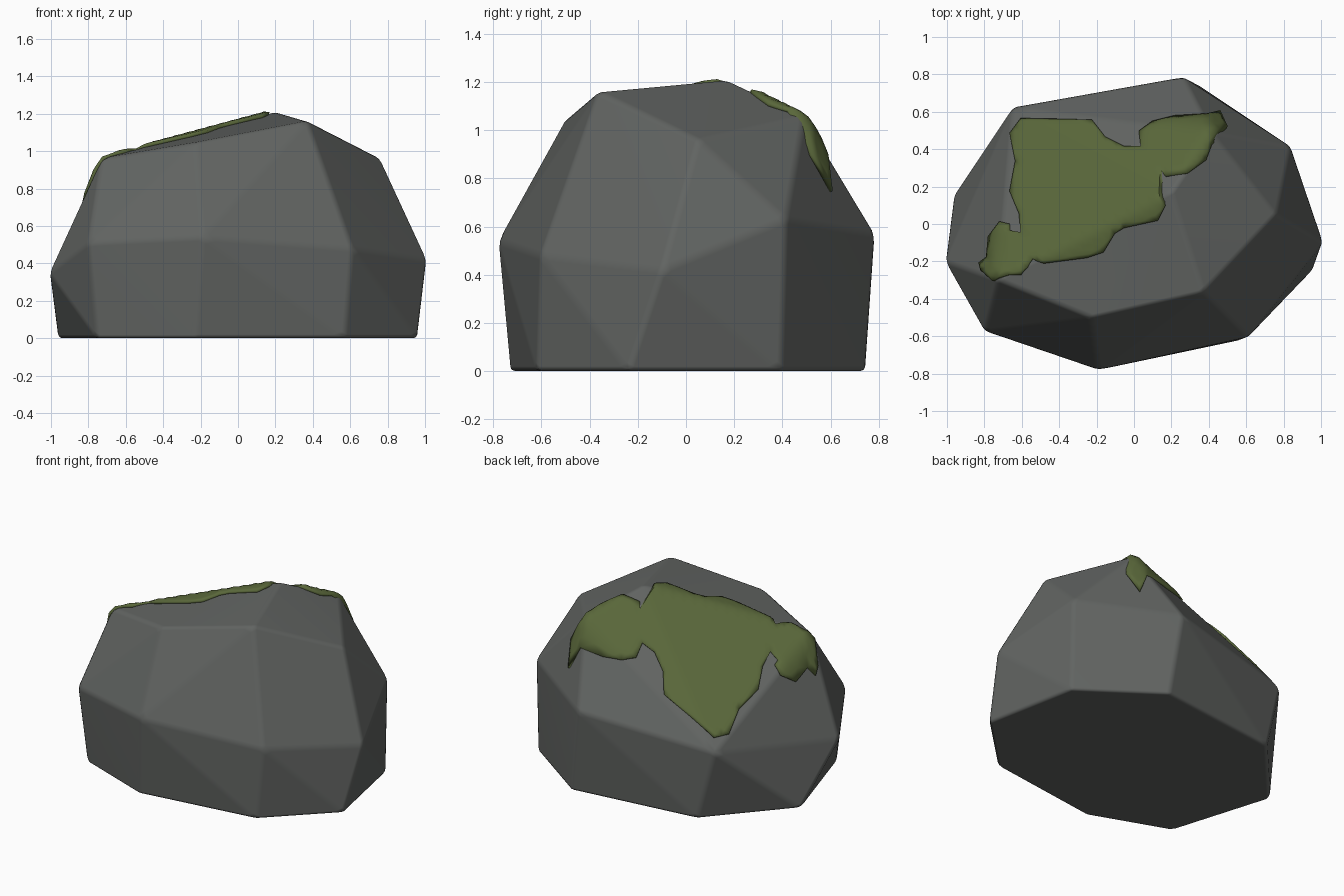
import bpy, bmesh
from mathutils import Vector
from mathutils.bvhtree import BVHTree
from mathutils.geometry import delaunay_2d_cdt

if "Cube" in bpy.data.objects:
    bpy.data.objects.remove(bpy.data.objects["Cube"])


def material(name, rgb):
    m = bpy.data.materials.new(name)
    m.diffuse_color = (*rgb, 1)
    m.use_nodes = True
    m.node_tree.nodes["Principled BSDF"].inputs["Base Color"].default_value = m.diffuse_color
    return m


def add_object(name, mesh, mat):
    ob = bpy.data.objects.new(name, mesh)
    bpy.context.collection.objects.link(ob)
    mesh.materials.append(mat)
    bpy.ops.object.select_all(action='DESELECT')
    ob.select_set(True)
    bpy.context.view_layer.objects.active = ob
    return ob


stone = material("stone grey", (0.119, 0.126, 0.120))
moss_green = material("moss green", (0.10, 0.135, 0.042))

# Boulder corners: flat base, widest belt, crown
base = [(-.755, -.535, 0), (-.23, -.73, 0), (.57, -.62, 0), (.96, -.24, 0),
        (.835, .395, 0), (.34, .745, 0), (-.53, .64, 0), (-.965, .15, 0)]
belt = [(-1.01, -.2, .35), (-.80, -.572, .51), (-.19, -.78, .54), (.61, -.605, .48),
        (1.01, -.1, .42), (.835, .415, .63), (.265, .785, .57), (-.65, .622, .47)]
crown = [(-.73, -.3, .96), (-.23, -.5, 1.045), (.37, -.365, 1.16),
         (.76, .05, .96), (.415, .49, 1.06), (.2, .17, 1.21)]

# Boulder: convex hull with softened edges
bm = bmesh.new()
for p in base + belt + crown:
    bm.verts.new(p)
bmesh.ops.convex_hull(bm, input=bm.verts[:])
bmesh.ops.dissolve_limit(bm, angle_limit=0.03, verts=bm.verts[:], edges=bm.edges[:])
bmesh.ops.recalc_face_normals(bm, faces=bm.faces[:])
surface = BVHTree.FromBMesh(bm)
mesh = bpy.data.meshes.new("boulder")
bm.to_mesh(mesh)
bm.free()
boulder = add_object("boulder", mesh, stone)
bevel = boulder.modifiers.new("soft edges", 'BEVEL')
bevel.width = 0.02
bevel.segments = 2
bevel.limit_method = 'ANGLE'
bevel.angle_limit = 0.09
bevel.harden_normals = True
bpy.ops.object.shade_smooth_by_angle(angle=0.6)

# Moss outline seen from above
outline = [(-.66, .48), (-.60, .56), (-.42, .555), (-.22, .55), (-.15, .46), (-.05, .41),
           (.04, .41), (.03, .49), (.10, .54), (.22, .57), (.38, .58), (.455, .598),
           (.495, .51), (.41, .42), (.38, .34), (.28, .27), (.17, .25), (.15, .28),
           (.17, .10), (.13, .02), (-.05, -.02), (-.10, -.05), (-.16, -.15), (-.25, -.18),
           (-.48, -.21), (-.54, -.19), (-.60, -.27), (-.67, -.27), (-.745, -.30),
           (-.81, -.25), (-.82, -.21), (-.78, -.18), (-.77, -.07), (-.71, .01),
           (-.66, -.005), (-.66, -.04), (-.60, -.05), (-.61, .05), (-.66, .17), (-.63, .33)]
n = len(outline)
grid = [Vector((-.84 + .03 * i, -.32 + .03 * j)) for i in range(46) for j in range(33)]
flat = delaunay_2d_cdt([Vector(p) for p in outline] + grid,
                       [(i, (i + 1) % n) for i in range(n)], [list(range(n))], 1, 1e-4)

# Moss: outline draped over the boulder and thickened
bm = bmesh.new()
verts = []
for p in flat[0]:
    hit, normal, _, _ = surface.ray_cast(Vector((p.x, p.y, 3)), Vector((0, 0, -1)))
    verts.append(bm.verts.new(hit + normal * 0.014 if hit else (p.x, p.y, 0)))
for f in flat[2]:
    bm.faces.new([verts[i] for i in f])
bmesh.ops.delete(bm, geom=[v for v in bm.verts if not v.link_faces], context='VERTS')
inner = [v for v in bm.verts if not v.is_boundary]
for _ in range(2):
    bmesh.ops.smooth_vert(bm, verts=inner, factor=0.4,
                          use_axis_x=True, use_axis_y=True, use_axis_z=True)
# keep the moss clear of the stone on the crests
for v in inner:
    near, normal, _, _ = surface.find_nearest(v.co)
    gap = (v.co - near).dot(normal)
    if gap < 0.019:
        v.co += normal * (0.019 - gap)
bmesh.ops.recalc_face_normals(bm, faces=bm.faces[:])
if sum(f.normal.z for f in bm.faces) < 0:
    bmesh.ops.reverse_faces(bm, faces=bm.faces[:])
mesh = bpy.data.meshes.new("moss_patch")
bm.to_mesh(mesh)
bm.free()
moss = add_object("moss_patch", mesh, moss_green)
thick = moss.modifiers.new("thickness", 'SOLIDIFY')
thick.thickness = 0.022
thick.offset = -1
bpy.ops.object.shade_smooth_by_angle(angle=0.7)
